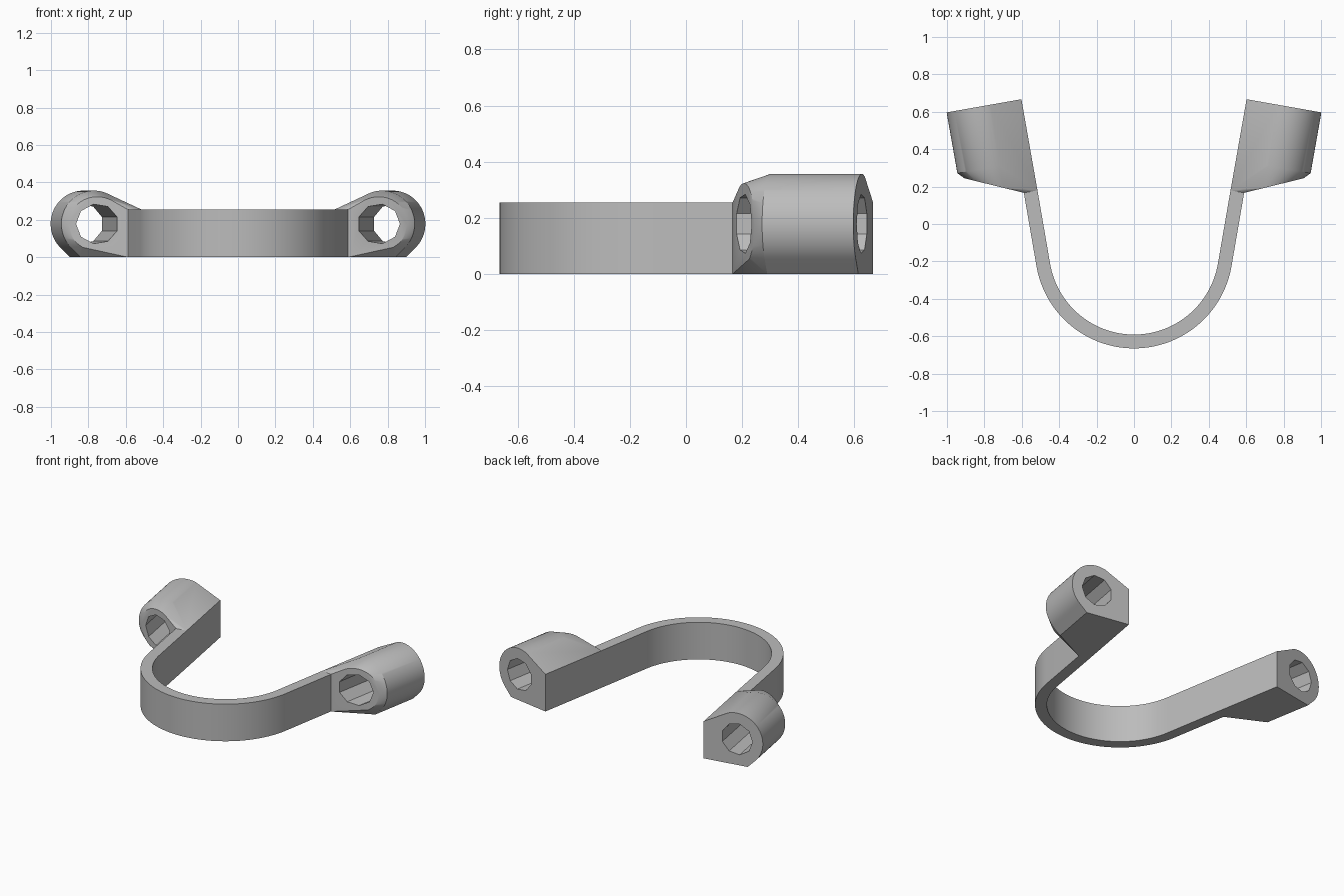
import bpy, bmesh
from math import sin, cos, pi, radians
from mathutils import Vector

if "Cube" in bpy.data.objects:
    bpy.data.objects.remove(bpy.data.objects["Cube"])

TILT = radians(10)                      # outward splay of the arms
U = Vector((sin(TILT), cos(TILT), 0))   # along the arm
V = Vector((cos(TILT), -sin(TILT), 0))  # outward from the arm
TIP = Vector((0.602, 0.667, 0))         # inner corner of the arm tip
HEIGHT, THICK = 0.255, 0.074
R_IN, CENTRE_Y = 0.455, -0.136
LUG_R, LUG_V = 0.178, 0.228             # lug barrel radius and offset
ARM_END = 0.495                         # where the lug starts, back from the tip

grey = bpy.data.materials.new("plain grey")
grey.use_nodes = True
colour = (0.5, 0.5, 0.5, 1)
grey.diffuse_color = colour
grey.node_tree.nodes["Principled BSDF"].inputs["Base Color"].default_value = colour


def make_object(name, bm):
    bmesh.ops.recalc_face_normals(bm, faces=bm.faces[:])
    mesh = bpy.data.meshes.new(name)
    bm.to_mesh(mesh)
    bm.free()
    mesh.materials.append(grey)
    obj = bpy.data.objects.new(name, mesh)
    bpy.context.collection.objects.link(obj)
    return obj


def activate(obj):
    bpy.ops.object.select_all(action='DESELECT')
    obj.select_set(True)
    bpy.context.view_layer.objects.active = obj


def place(v, s, z):
    """Point at v outward and s back from the arm tip."""
    return TIP + V * v - U * s + Vector((0, 0, z))


# U-shaped band: half circle flowing into two straight arms
def band_path(radius, v):
    arc = []
    steps = 64
    for i in range(steps + 1):
        a = -TILT - (pi - 2 * TILT) * i / steps
        arc.append(Vector((radius * cos(a), CENTRE_Y + radius * sin(a), 0)))
    end = place(v, ARM_END, 0)
    return [end] + arc + [Vector((-end.x, end.y, 0))]


bm = bmesh.new()
rings = []
for p, q in zip(band_path(R_IN, 0), band_path(R_IN + THICK, THICK)):
    up = Vector((0, 0, HEIGHT))
    rings.append([bm.verts.new(c) for c in (p, q, q + up, p + up)])
for a, b in zip(rings, rings[1:]):
    for k in range(4):
        bm.faces.new((a[k], a[k - 1], b[k - 1], b[k]))
bm.faces.new(rings[0])
bm.faces.new(rings[-1])
band = make_object("clamp_band", bm)

# Lug: hull around the arm root, a slanted front face and the barrel
points = [place(v, ARM_END, z) for v in (0, THICK) for z in (0, HEIGHT)]
arc_steps = 40
for s in (0, 0.33):
    points += [place(0, s, 0), place(0, s, HEIGHT), place(0.302, s, 0)]
    for i in range(arc_steps + 1):
        a = radians(-45 + 155 * i / arc_steps)
        points.append(place(LUG_V + LUG_R * cos(a), s, LUG_R + LUG_R * sin(a)))
for i in range(arc_steps + 1):
    a = radians(-60 + 180 * i / arc_steps)
    v = LUG_V + 0.145 * cos(a)
    points.append(place(v, ARM_END - 0.44 * (v - THICK), LUG_R + 0.145 * sin(a)))
bm = bmesh.new()
for p in points:
    bm.verts.new(p)
hull = bmesh.ops.convex_hull(bm, input=bm.verts[:])
bmesh.ops.delete(bm, geom=[v for v in bm.verts if not v.link_faces], context='VERTS')
bmesh.ops.dissolve_limit(bm, angle_limit=0.004, verts=bm.verts[:], edges=bm.edges[:])
lugs = make_object("bolt_lugs", bm)

# Nine-sided bolt hole
bm = bmesh.new()
ends = []
for s in (-0.1, 0.6):
    ends.append([bm.verts.new(place(LUG_V + 0.107 * cos(2 * pi * i / 9), s,
                                    LUG_R + 0.107 * sin(2 * pi * i / 9)))
                 for i in range(9)])
for i in range(9):
    bm.faces.new((ends[0][i], ends[0][i - 1], ends[1][i - 1], ends[1][i]))
for e in ends:
    bm.faces.new(e)
cutter = make_object("hole_cutter", bm)
cutter.hide_render = True

cut = lugs.modifiers.new("bolt hole", 'BOOLEAN')
cut.operation = 'DIFFERENCE'
cut.solver = 'EXACT'
cut.object = cutter
activate(lugs)
bpy.ops.object.modifier_apply(modifier=cut.name)
bpy.data.objects.remove(cutter)

for obj in (band, lugs):
    activate(obj)
    bpy.ops.object.shade_smooth_by_angle(angle=radians(30))

# Matching lug on the other side
mirror = lugs.modifiers.new("other side", 'MIRROR')
mirror.use_mirror_merge = False
